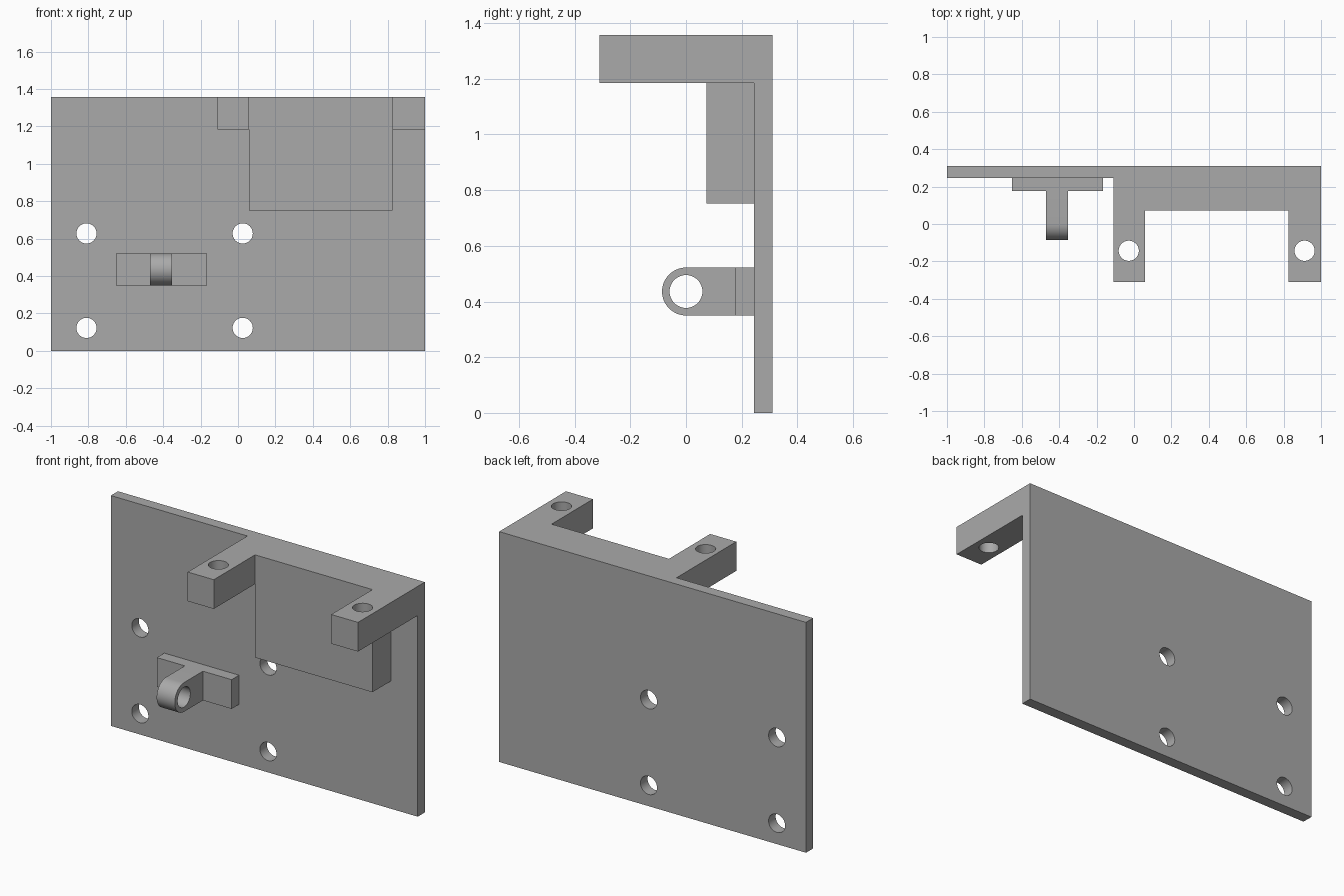
import bpy, bmesh, math
from mathutils import Vector

if "Cube" in bpy.data.objects:
    bpy.data.objects.remove(bpy.data.objects["Cube"])

grey = bpy.data.materials.new("plain grey")
grey.diffuse_color = (0.40, 0.40, 0.40, 1)
grey.use_nodes = True
grey.node_tree.nodes["Principled BSDF"].inputs["Base Color"].default_value = grey.diffuse_color


def prism(name, points, direction):
    """Extrude a closed flat outline along a direction."""
    bm = bmesh.new()
    face = bm.faces.new([bm.verts.new(p) for p in points])
    ext = bmesh.ops.extrude_face_region(bm, geom=[face])
    moved = [v for v in ext["geom"] if isinstance(v, bmesh.types.BMVert)]
    bmesh.ops.translate(bm, vec=direction, verts=moved)
    bmesh.ops.recalc_face_normals(bm, faces=bm.faces)
    mesh = bpy.data.meshes.new(name)
    bm.to_mesh(mesh)
    bm.free()
    mesh.materials.append(grey)
    obj = bpy.data.objects.new(name, mesh)
    bpy.context.collection.objects.link(obj)
    return obj


def box(name, x0, x1, y0, y1, z0, z1):
    return prism(name, [(x0, y0, z0), (x1, y0, z0), (x1, y1, z0), (x0, y1, z0)],
                 (0, 0, z1 - z0))


def drill(name, centre, axis, radius, length):
    """Round cutter centred on a point."""
    axis = Vector(axis)
    u = axis.orthogonal().normalized()
    v = axis.cross(u)
    start = Vector(centre) - axis * length / 2
    ring = [start + radius * (math.cos(a) * u + math.sin(a) * v)
            for a in (2 * math.pi * i / 48 for i in range(48))]
    return prism(name, ring, axis * length)


def combine(target, other, operation):
    """Apply a boolean and discard the helper."""
    mod = target.modifiers.new(operation, 'BOOLEAN')
    mod.operation, mod.solver, mod.object = operation, 'EXACT', other
    bpy.context.view_layer.objects.active = target
    bpy.ops.object.modifier_apply(modifier=mod.name)
    bpy.data.objects.remove(other)


# Back plate
bracket = box("mounting_bracket", -1, 1, 0.245, 0.311, 0, 1.357)

# Two-armed yoke along the top edge
outline = [(-0.11, 0.28), (-0.11, -0.311), (0.06, -0.311), (0.06, 0.073),
           (0.825, 0.073), (0.825, -0.311), (1, -0.311), (1, 0.28)]
yoke = prism("yoke", [(x, y, 1.185) for x, y in outline], (0, 0, 0.172))
combine(bracket, yoke, 'UNION')

# Thick block between the arms
combine(bracket, box("block", 0.06, 0.825, 0.073, 0.28, 0.752, 1.25), 'UNION')

# Foot and rounded tongue of the pivot lug
LUG_Z, LUG_R = 0.436, 0.086
lug = box("lug", -0.652, -0.165, 0.176, 0.28, LUG_Z - LUG_R, LUG_Z + LUG_R)
arc = [(-0.47, -LUG_R * math.sin(a), LUG_Z + LUG_R * math.cos(a))
       for a in (math.pi * i / 24 for i in range(25))]
tongue = prism("tongue", arc + [(-0.47, 0.22, LUG_Z - LUG_R), (-0.47, 0.22, LUG_Z + LUG_R)],
               (0.118, 0, 0))
combine(lug, tongue, 'UNION')
combine(lug, drill("lug_bore", (-0.41, 0, LUG_Z), (1, 0, 0), 0.059, 0.4), 'DIFFERENCE')
combine(bracket, lug, 'UNION')

# Four screw holes in the plate, one pin hole in each arm
for x in (-0.81, 0.025):
    for z in (0.123, 0.628):
        combine(bracket, drill("screw_hole", (x, 0.278, z), (0, 1, 0), 0.054, 0.12), 'DIFFERENCE')
for x in (-0.028, 0.912):
    combine(bracket, drill("pin_hole", (x, -0.143, 1.27), (0, 0, 1), 0.054, 0.4), 'DIFFERENCE')

# Merge flush faces and smooth the round surfaces
bm = bmesh.new()
bm.from_mesh(bracket.data)
bmesh.ops.remove_doubles(bm, verts=bm.verts, dist=1e-5)
bmesh.ops.dissolve_limit(bm, angle_limit=0.01, verts=bm.verts, edges=bm.edges)
bm.to_mesh(bracket.data)
bm.free()
bpy.ops.object.select_all(action='DESELECT')
bracket.select_set(True)
bpy.context.view_layer.objects.active = bracket
bpy.ops.object.shade_smooth_by_angle(angle=math.radians(30))
